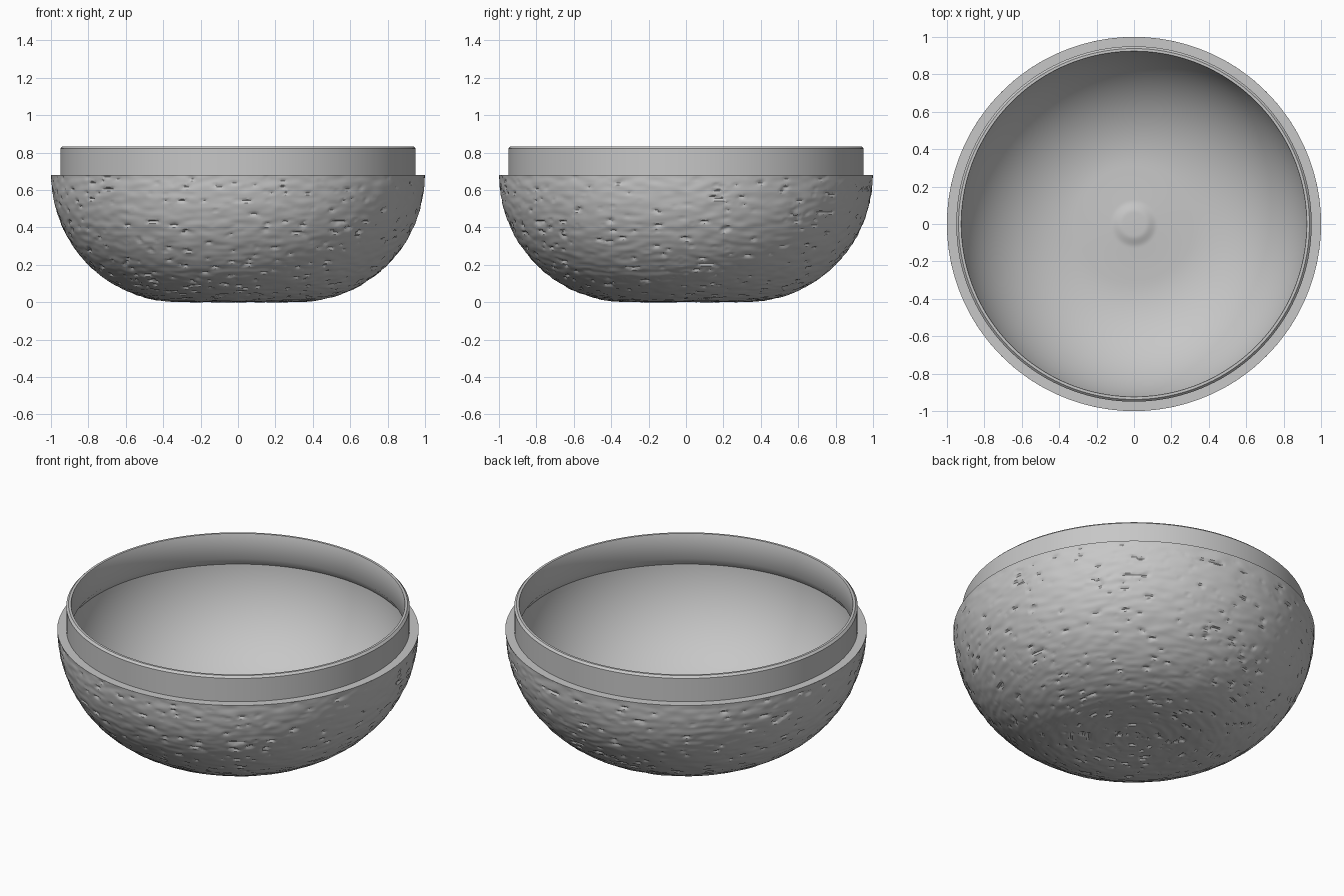
import bpy, bmesh, math
from mathutils import Vector, noise

if "Cube" in bpy.data.objects:
    bpy.data.objects.remove(bpy.data.objects["Cube"])

grey = bpy.data.materials.new("plain grey")
grey.use_nodes = True
colour = (0.57, 0.57, 0.57, 1)
grey.diffuse_color = colour
grey.node_tree.nodes["Principled BSDF"].inputs["Base Color"].default_value = colour

# The bowl is a flat foot rounded up to the shoulder by one circular arc
RIM_Z, FOOT, ARC = 0.68, 0.32, 0.68
WALL = 0.045


def lathe(name, profile, segments, displace=None):
    """Spin a list of (radius, height) points round z, closing at the axis."""
    bm = bmesh.new()
    rings = []
    for r, z in profile:
        if r < 1e-5:
            rings.append([bm.verts.new((0, 0, z))])
            continue
        ring = []
        for i in range(segments):
            a = 2 * math.pi * i / segments
            p = Vector((r * math.cos(a), r * math.sin(a), z))
            ring.append(bm.verts.new(displace(p) if displace else p))
        rings.append(ring)
    for low, high in zip(rings, rings[1:]):
        for i in range(segments):
            j = (i + 1) % segments
            if len(low) == 1:
                bm.faces.new((low[0], high[j], high[i]))
            elif len(high) == 1:
                bm.faces.new((low[i], low[j], high[0]))
            else:
                bm.faces.new((low[i], low[j], high[j], high[i]))
    mesh = bpy.data.meshes.new(name)
    bm.to_mesh(mesh)
    bm.free()
    mesh.materials.append(grey)
    obj = bpy.data.objects.new(name, mesh)
    bpy.context.collection.objects.link(obj)
    bpy.ops.object.select_all(action="DESELECT")
    obj.select_set(True)
    bpy.context.view_layer.objects.active = obj
    bpy.ops.object.shade_smooth_by_angle(angle=math.radians(35))


def hammered(p):
    """Press soft ripples and sparse short pits into the outer wall."""
    flat = Vector((p.x, p.y, 0))
    r = flat.length
    centre = flat * min(1, FOOT / r)
    centre.z = RIM_Z
    normal = (p - centre).normalized()
    slope = math.atan2(max(0, r - FOOT), RIM_Z - p.z)
    along = slope * ARC + min(r, FOOT)
    ripple = noise.noise(Vector((p.x * 12, p.y * 12, along * 32)))
    spot = noise.noise(Vector((p.x * 16 + 40, p.y * 16, along * 50)))
    patch = noise.noise(Vector((p.x * 3, p.y * 3, along * 3 + 9)))
    pit = min(1, max(0, spot - 0.4 + 0.15 * patch) * 5)
    fade = min(1, (RIM_Z - p.z) / 0.02)
    depth = max(0, 0.004 * (ripple + 0.5) + 0.009 * pit) * fade
    return p - normal * depth


def arc_point(radius, t):
    """Point on the rounded wall, from the foot (t=0) to the shoulder (t=1)."""
    a = t * math.pi / 2
    return FOOT + radius * math.sin(a), RIM_Z - radius * math.cos(a)


# Outer wall with the hammered finish
outer = [(FOOT * i / 28, 0) for i in range(28)]
outer += [arc_point(ARC, i / 100) for i in range(101)]
lathe("outer_wall", outer, 480, hammered)

# Shoulder and collar, with a chamfered lip and a sloping undercut inside
top_t = 0.953
joint = arc_point(ARC - WALL, top_t)
collar = [(1, RIM_Z), (0.95, RIM_Z), (0.95, 0.822), (0.938, 0.834), (0.924, 0.834),
          (0.922, 0.83), (0.922, 0.68), joint]
lathe("collar", collar, 160)

# Inner wall: smooth bowl with a low mound and a small rounded knob at the centre
inner = [arc_point(ARC - WALL, top_t * (1 - i / 48)) for i in range(48)]
inner += [(FOOT * (1 - i / 32), WALL - 0.01 + 0.01) for i in range(33)]


def raise_centre(r, z):
    mound = 0.012 * math.exp(-(r / 0.2) ** 2)
    edge = min(1, max(0, (0.125 - r) / 0.06))
    return r, z + mound + 0.014 * edge * edge * (3 - 2 * edge)


lathe("inner_wall", [raise_centre(r, z) for r, z in inner], 160)
